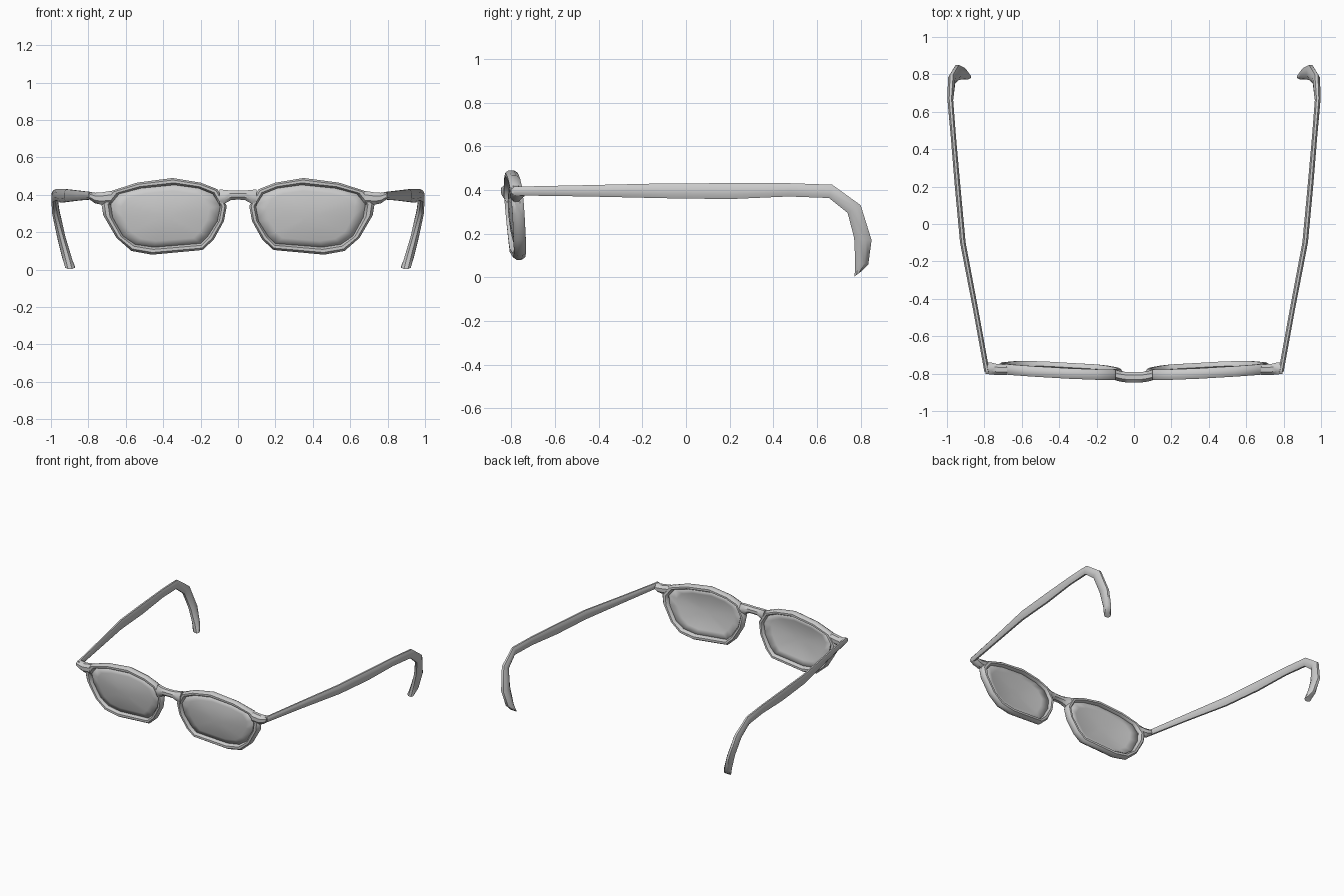
import bpy, bmesh, math
from mathutils import Vector

cube = bpy.data.objects.get("Cube")
if cube:
    bpy.data.objects.remove(cube, do_unlink=True)

grey = bpy.data.materials.new("plain grey")
grey.use_nodes = True
grey.diffuse_color = (0.6, 0.6, 0.6, 1)
grey.node_tree.nodes["Principled BSDF"].inputs["Base Color"].default_value = (0.6, 0.6, 0.6, 1)


def finish(name, bm, angle=40):
    """Turn a half-model bmesh into a mirrored, smooth-shaded object."""
    bmesh.ops.recalc_face_normals(bm, faces=bm.faces)
    mesh = bpy.data.meshes.new(name)
    bm.to_mesh(mesh)
    bm.free()
    mesh.materials.append(grey)
    obj = bpy.data.objects.new(name, mesh)
    bpy.context.collection.objects.link(obj)
    bpy.ops.object.select_all(action='DESELECT')
    obj.select_set(True)
    bpy.context.view_layer.objects.active = obj
    bpy.ops.object.shade_smooth_by_angle(angle=math.radians(angle))
    mirror = obj.modifiers.new("Mirror", 'MIRROR')
    mirror.use_clip = True
    return obj


def loft(name, sections, closed=False, start_cap=True, sides=8):
    """Skin rounded sections, each a centre and two half-axes."""
    bm = bmesh.new()
    rings = []
    for c, u, v in sections:
        ring = []
        for k in range(sides):
            a = math.tau * (k + 0.5) / sides
            ring.append(bm.verts.new(c + (u * math.cos(a) + v * math.sin(a)) * 1.08))
        rings.append(ring)
    n = len(rings)
    for i in range(n if closed else n - 1):
        a, b = rings[i], rings[(i + 1) % n]
        for k in range(sides):
            j = (k + 1) % sides
            bm.faces.new((a[k], a[j], b[j], b[k]))
    if not closed:
        bm.faces.new(rings[-1])
        if start_cap:
            bm.faces.new(rings[0])
    return finish(name, bm)


def front_y(x, z):
    """Depth of the wrapped, tilted front plane."""
    return -0.815 + 0.05 * x + 0.08 * (0.45 - z)


# Rim outline: outer and inner edge (x, z), clockwise from the nose
outer = [(0.06, .34), (0.11, .43), (0.20, .465), (0.35, .49), (0.54, .465), (0.68, .42),
         (0.73, .35), (0.72, .29), (0.65, .17), (0.57, .10), (0.46, .08), (0.19, .105),
         (0.13, .16), (0.075, .26)]
inner = [(0.095, .34), (0.135, .405), (0.21, .435), (0.34, .453), (0.52, .435), (0.635, .405),
         (0.68, .35), (0.67, .28), (0.615, .18), (0.55, .135), (0.45, .12), (0.20, .14),
         (0.16, .18), (0.11, .26)]
rim = []
for (ox, oz), (ix, iz) in zip(outer, inner):
    cx, cz = (ox + ix) / 2, (oz + iz) / 2
    rim.append((Vector((cx, front_y(cx, cz), cz)),
                Vector(((ox - ix) / 2, 0, (oz - iz) / 2)), Vector((0, 0.028, 0))))
loft("rims", rim, closed=True)

# Lenses: shallow domes filling the inner outline
bm = bmesh.new()
mid = Vector((0.39, 0.29))
steps = (1.03, 0.8, 0.5, 0.2)
rings = []
for s in steps:
    ring = []
    for p in inner:
        x, z = mid + (Vector(p) - mid) * s
        ring.append(bm.verts.new((x, front_y(x, z) - 0.025 * (1 - s * s), z)))
    rings.append(ring)
for a, b in zip(rings, rings[1:]):
    for k in range(len(a)):
        j = (k + 1) % len(a)
        bm.faces.new((a[k], a[j], b[j], b[k]))
bm.faces.new(rings[-1])
lens = finish("lenses", bm, 60)
solid = lens.modifiers.new("Thickness", 'SOLIDIFY')
solid.thickness = 0.008
solid.offset = 0

# Nose bridge: x, y, z, half height
bridge = [(0, -.82, .398, .024), (0.035, -.82, .398, .025), (0.07, -.815, .39, .036), (0.1, -.808, .385, .045)]
loft("bridge", [(Vector((x, y, z)), Vector((0, 0.028, 0)), Vector((0, 0, h)))
                for x, y, z, h in bridge], start_cap=False)

# End pieces joining rims to temples: x, y, z, half depth, half height
ends = [(0.68, -.78, .385, .028, .036), (0.735, -.778, .38, .03, .032),
        (0.765, -.772, .383, .032, .028), (0.795, -.772, .396, .03, .02)]
loft("end_pieces", [(Vector((x, y, z)), Vector((0, d, 0)), Vector((0, 0, h)))
                    for x, y, z, d, h in ends])

# Temples: centre x, half width, top/back edge (y, z), bottom/inner edge (y, z)
temples = [(0.786, .014, -.79, .415, -.79, .375),
           (0.848, .014, -.45, .422, -.45, .37),
           (0.915, .015, -.1, .43, -.1, .362),
           (0.943, .015, .2, .431, .2, .358),
           (0.966, .014, .47, .431, .47, .37),
           (0.982, .015, .67, .424, .655, .363),
           (0.975, .02, .80, .33, .74, .295),
           (0.945, .022, .85, .17, .77, .18),
           (0.915, .025, .835, .06, .775, .07),
           (0.898, .026, .80, .025, .772, .004)]
loft("temples", [(Vector((x, (ty + by) / 2, (tz + bz) / 2)), Vector((w, 0, 0)),
                  Vector((0, (ty - by) / 2, (tz - bz) / 2)))
                 for x, w, ty, tz, by, bz in temples])
